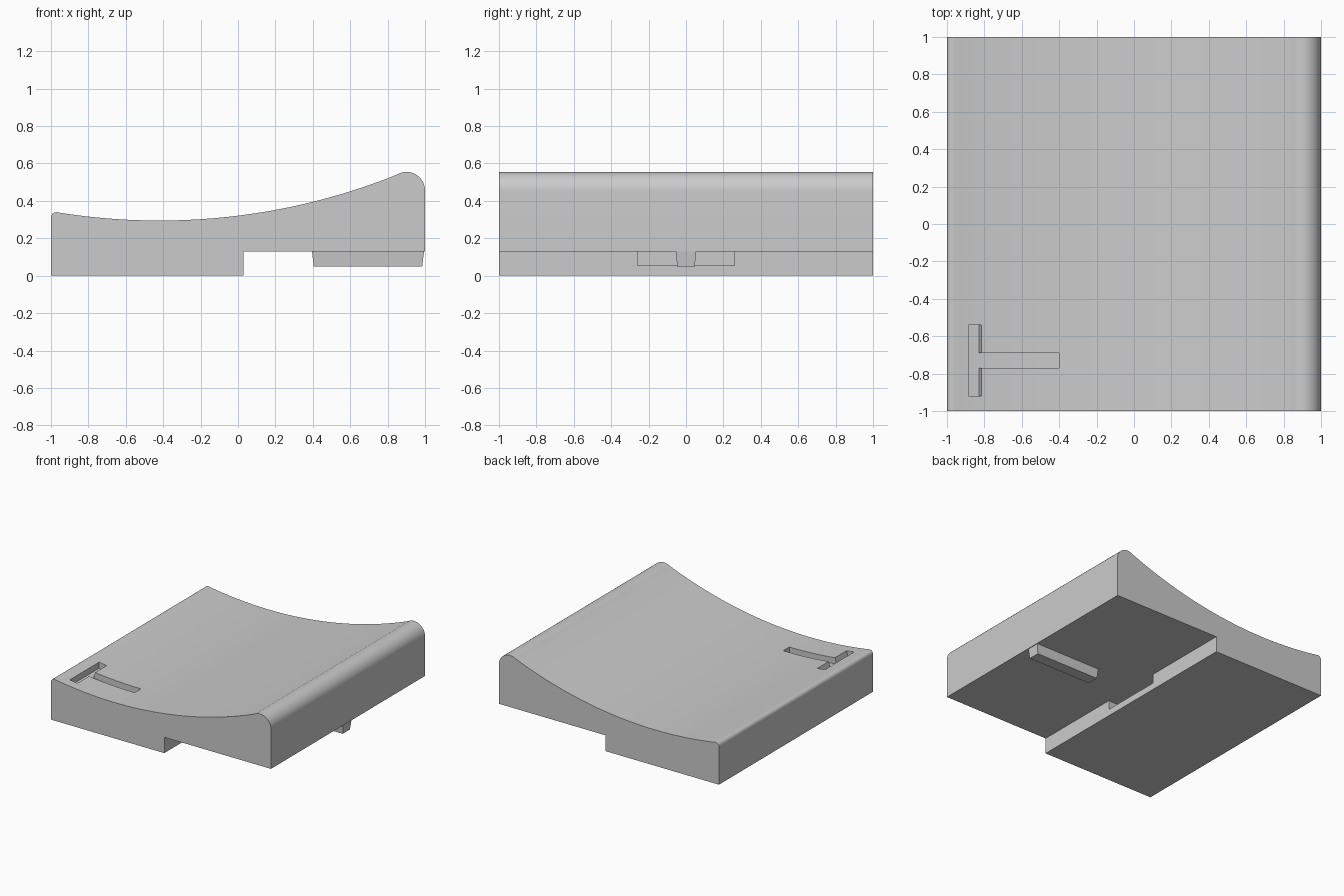
import bpy, bmesh, math

cube = bpy.data.objects.get("Cube")
if cube:
    bpy.data.objects.remove(cube, do_unlink=True)

grey = bpy.data.materials.new("plain grey")
grey.use_nodes = True
colour = (0.6, 0.6, 0.6, 1)
grey.diffuse_color = colour
grey.node_tree.nodes["Principled BSDF"].inputs["Base Color"].default_value = colour

LOW_X, LOW_Z, RADIUS = -0.42, 0.295, 3.41


def dish(x):
    """Height of the hollow upper surface."""
    return LOW_Z + RADIUS - math.sqrt(RADIUS ** 2 - (x - LOW_X) ** 2)


def dish_line(x0, x1, steps, drop=0.0):
    xs = [x0 + (x1 - x0) * i / steps for i in range(steps + 1)]
    return [(x, dish(x) - drop) for x in xs]


def arc(cx, cz, r, a0, a1, steps):
    angles = [math.radians(a0 + (a1 - a0) * i / steps) for i in range(steps + 1)]
    return [(cx + r * math.cos(a), cz + r * math.sin(a)) for a in angles]


def prism(name, profile, y0, y1):
    """Extrude an x-z outline along y."""
    bm = bmesh.new()
    face = bm.faces.new([bm.verts.new((x, y0, z)) for x, z in profile])
    new = bmesh.ops.extrude_face_region(bm, geom=[face])["geom"]
    for v in new:
        if isinstance(v, bmesh.types.BMVert):
            v.co.y = y1
    bmesh.ops.recalc_face_normals(bm, faces=bm.faces)
    mesh = bpy.data.meshes.new(name)
    bm.to_mesh(mesh)
    bm.free()
    mesh.materials.append(grey)
    obj = bpy.data.objects.new(name, mesh)
    bpy.context.collection.objects.link(obj)
    return obj


def cut(target, cutter):
    mod = target.modifiers.new(cutter.name, 'BOOLEAN')
    mod.operation = 'DIFFERENCE'
    mod.solver = 'EXACT'
    mod.object = cutter
    bpy.context.view_layer.objects.active = target
    bpy.ops.object.modifier_apply(modifier=mod.name)
    bpy.data.objects.remove(cutter, do_unlink=True)


# Main block: stepped underside, dished top, rounded ends
outline = [(-1, 0), (0.03, 0), (0.03, 0.13), (1, 0.13)]
outline += arc(0.9, 0.455, 0.1, 0, 112, 16)
outline += dish_line(0.85, -0.95, 40)
outline += arc(-0.97, 0.31, 0.03, 81, 180, 6)
body = prism("dished_block", outline, -1, 1)

# T-shaped groove in the top: crossbar with one drafted wall, then stem
DEPTH = 0.05
bar_floor = dish_line(-0.885, -0.83, 2, DEPTH)
bar_top = dish(-0.815) + DEPTH
cut(body, prism("groove_bar", bar_floor + [(-0.8, bar_top), (-0.885, bar_top)],
                -0.92, -0.54))
stem_floor = dish_line(-0.84, -0.4, 10, DEPTH)
cut(body, prism("groove_stem", stem_floor + [(-0.4, 0.45), (-0.84, 0.45)],
                -0.77, -0.69))

# Shallow slot in the wall of the underside step
cut(body, prism("step_slot", [(-0.07, 0.055), (0.06, 0.055), (0.06, 0.13), (-0.07, 0.13)],
                -0.26, 0.26))

# Tapered key under the raised end
key = prism("underside_key", [(0.405, 0.05), (0.985, 0.05), (0.995, 0.135), (0.395, 0.135)],
            -0.055, 0.055)
for v in key.data.vertices:
    if v.co.z < 0.1:
        v.co.y *= 0.85

# Smooth curves, crisp corners
bpy.ops.object.select_all(action='DESELECT')
body.select_set(True)
bpy.context.view_layer.objects.active = body
bpy.ops.object.shade_smooth_by_angle(angle=math.radians(25))
